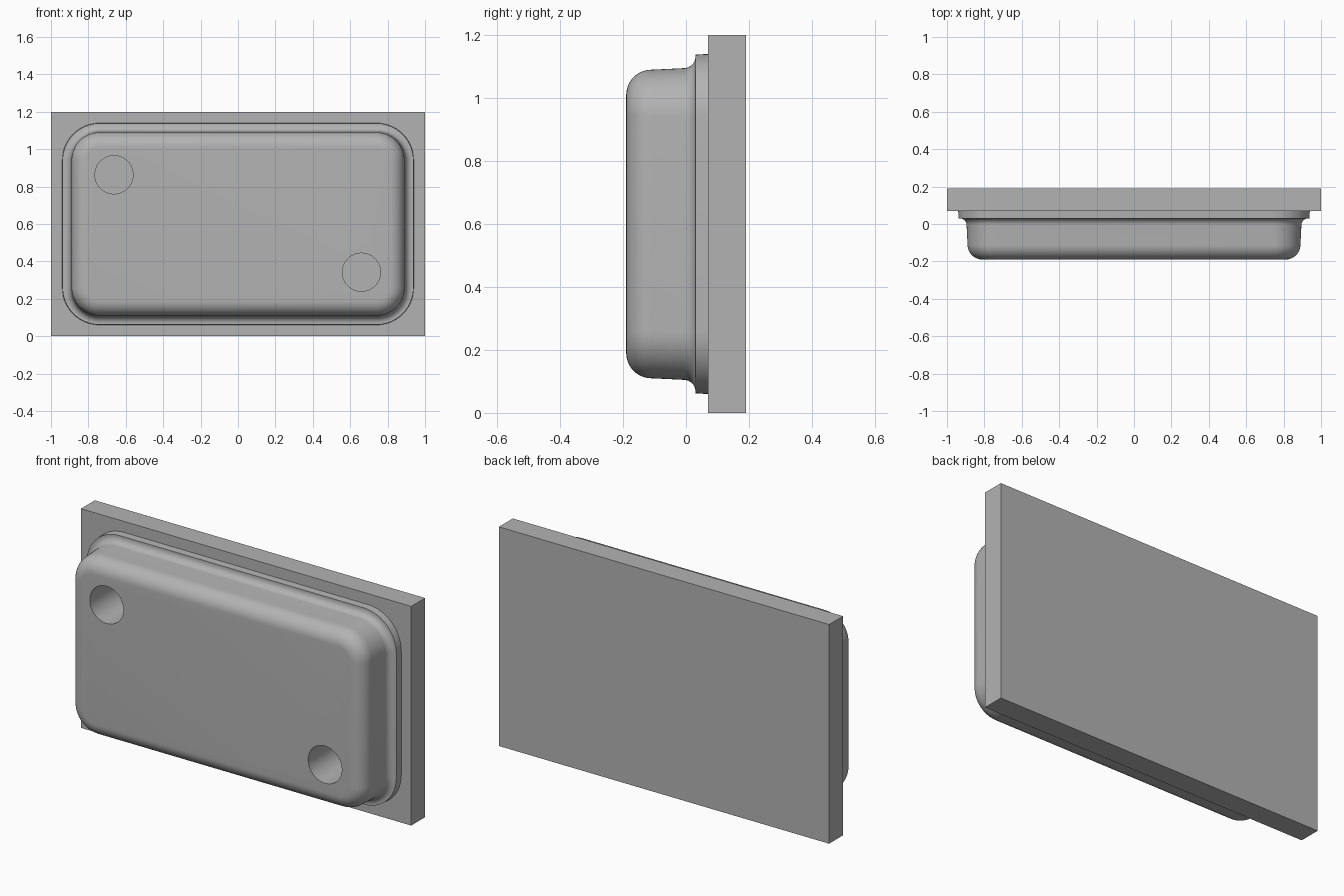
import bpy, bmesh, math
from mathutils import Matrix

cube = bpy.data.objects.get("Cube")
if cube:
    bpy.data.objects.remove(cube, do_unlink=True)

MID_Z = 0.6

grey = bpy.data.materials.new("plain grey")
grey.use_nodes = True
COLOUR = (0.45, 0.45, 0.45, 1)
grey.diffuse_color = COLOUR
grey.node_tree.nodes["Principled BSDF"].inputs["Base Color"].default_value = COLOUR


def make_object(name, bm):
    bmesh.ops.recalc_face_normals(bm, faces=bm.faces)
    mesh = bpy.data.meshes.new(name)
    bm.to_mesh(mesh)
    bm.free()
    mesh.materials.append(grey)
    obj = bpy.data.objects.new(name, mesh)
    bpy.context.collection.objects.link(obj)
    return obj


def rounded_ring(bm, y, half_x, half_z, radius, steps=14):
    """Rounded rectangle of vertices in the plane at depth y."""
    ring = []
    for quarter, (sx, sz) in enumerate([(1, 1), (-1, 1), (-1, -1), (1, -1)]):
        for i in range(steps + 1):
            a = math.pi / 2 * (quarter + i / steps)
            ring.append(bm.verts.new((sx * (half_x - radius) + radius * math.cos(a), y,
                                      MID_Z + sz * (half_z - radius) + radius * math.sin(a))))
    return ring


def arc(cy, c_inset, r, start, end, steps):
    """Points (depth, inset) along a circular fillet, angles in degrees."""
    points = []
    for i in range(steps + 1):
        a = math.radians(start + (end - start) * i / steps)
        points.append((cy + r * math.cos(a), c_inset + r * math.sin(a)))
    return points


# Back plate
bm = bmesh.new()
bmesh.ops.create_cube(bm, size=1, matrix=Matrix.Translation((0, 0.13, MID_Z))
                      @ Matrix.Diagonal((2, 0.12, 1.2, 1)))
make_object("back_plate", bm)

# Raised body: flange, concave fillet, drafted wall, rounded front edge
profile = [(0.07, 0.0), (0.03, 0.002)]
profile += arc(-0.007, 0.008, 0.037, 0, 90, 8)
profile += arc(-0.11, 0.13, 0.08, 270, 180, 12)
bm = bmesh.new()
rings = [rounded_ring(bm, y, 0.94 - d, 0.54 - d, 0.20 - d) for y, d in profile]
for a, b in zip(rings, rings[1:]):
    for i in range(len(a)):
        j = (i + 1) % len(a)
        bm.faces.new((a[i], a[j], b[j], b[i]))
bm.faces.new(rings[0])
bm.faces.new(rings[-1])
body = make_object("raised_body", bm)

# Two round holes in opposite corners
bm = bmesh.new()
for x, z in [(-0.663, 0.863), (0.66, 0.342)]:
    bmesh.ops.create_cone(bm, cap_ends=True, segments=64, radius1=0.102, radius2=0.102, depth=0.4,
                          matrix=Matrix.Translation((x, -0.1, z)) @ Matrix.Rotation(math.pi / 2, 4, 'X'))
cutter = make_object("hole_cutter", bm)
cutter.hide_render = True

cut = body.modifiers.new("holes", 'BOOLEAN')
cut.operation = 'DIFFERENCE'
cut.solver = 'EXACT'
cut.object = cutter
bpy.ops.object.select_all(action='DESELECT')
bpy.context.view_layer.objects.active = body
body.select_set(True)
bpy.ops.object.modifier_apply(modifier=cut.name)
bpy.data.objects.remove(cutter, do_unlink=True)
bpy.ops.object.shade_smooth_by_angle(angle=math.radians(30))
